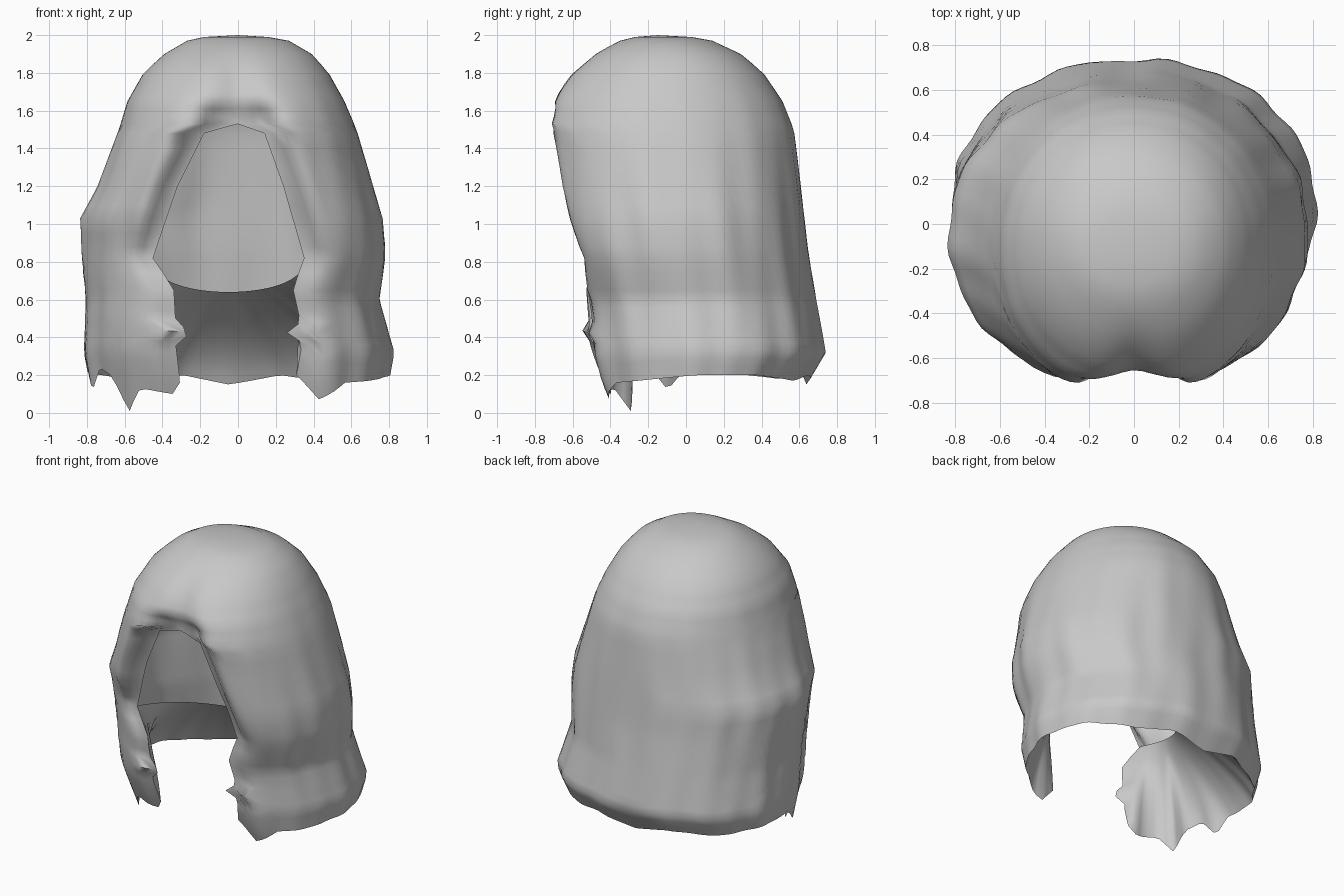
import bpy, bmesh
from math import sin, cos, asin, exp, pi, radians, hypot
from mathutils import Vector

if "Cube" in bpy.data.objects:
    bpy.data.objects.remove(bpy.data.objects["Cube"])

hair = bpy.data.materials.new("hair grey")
hair.use_nodes = True
GREY = (0.58, 0.58, 0.58, 1)
hair.diffuse_color = GREY
hair.node_tree.nodes["Principled BSDF"].inputs["Base Color"].default_value = GREY


def lookup(table, key):
    """Linear interpolation in rows of (key, value, ...), keys rising."""
    if key <= table[0][0]:
        return table[0][1:]
    for a, b in zip(table, table[1:]):
        if key <= b[0]:
            f = (key - a[0]) / (b[0] - a[0])
            return [p + (q - p) * f for p, q in zip(a[1:], b[1:])]
    return table[-1][1:]


def clamp(v):
    return max(0.0, min(1.0, v))


# Height: half width, front y, back y, centre x
BODY = [(0, .76, -.46, .58, 0), (.15, .79, -.53, .64, 0),
        (.32, .82, -.6, .74, 0), (.6, .77, -.64, .69, -.03),
        (.85, .8, -.7, .65, -.02), (1.03, .8, -.74, .63, -.03),
        (1.2, .73, -.77, .61, -.01), (1.5, .63, -.79, .57, 0),
        (1.65, .575, -.74, .51, -.01), (1.8, .49, -.62, .41, -.01),
        (1.9, .39, -.49, .29, 0), (1.97, .27, -.35, .14, 0),
        (1.99, .17, -.27, .03, -.01), (2, 0, -.15, -.15, 0)]
# Height: half width of the face opening, on the right and on the left
GAP = [(0, .3, .3), (.2, .31, .31), (.37, .33, .34), (.425, .24, .26),
       (.48, .33, .33), (.66, .34, .29), (.82, .45, .35), (1.2, .32, .24),
       (1.48, .18, .14), (1.53, 0, 0)]
# Angle round from the front: height of the hem
HEM = [(22, .2), (32, .07), (45, .16), (60, .17), (90, .2), (120, .2),
       (148, .17), (165, .2), (183, .15), (200, .2), (225, .18), (255, .21),
       (276, .22), (284, .12), (293, .24), (303, .2), (311, 0), (319, .13),
       (335, .1), (340, .2)]
LEVELS = [2, 1.99, 1.97, 1.94, 1.9, 1.85, 1.79, 1.74, 1.69, 1.65, 1.61, 1.57,
          1.53, 1.48, 1.4, 1.3, 1.2, 1.1, 1.03, .95, .88, .82, .74, .65]
OPEN_TOP = 1.53
RIM_ROW = LEVELS.index(.82)
HEM_ROWS = 10
HEM_MEAN = .2
ROWS = len(LEVELS) + HEM_ROWS
COLS = 96
POWER = 2.1


def spow(v, p):
    return (abs(v) ** p) * (1 if v >= 0 else -1)


def outer_point(row, col):
    """Point on the outside of the hair."""
    u = col / COLS
    hem_f = max(0, row - len(LEVELS) + 1) / HEM_ROWS
    z = LEVELS[min(row, len(LEVELS) - 1)]
    z += (lookup(HEM, 22 + u * 316)[0] - z) * hem_f
    w, yf, yb, xc = lookup(BODY, z)
    right, left = lookup(GAP, z)
    # Opening edges, then the angle round the head
    wide = max(w, .01)
    a0 = asin(clamp((left - xc) / wide) ** (POWER / 2)) if left else 0
    a1 = 2 * pi - (asin(clamp((right + xc) / wide) ** (POWER / 2))
                   if right else 0)
    t = a0 + (a1 - a0) * u
    near = min(t - a0, a1 - t)
    # Soft strand grooves, fading towards the opening edge
    deep = clamp((1.8 - z) / .8) * clamp(near / .3)
    k = 1 + deep * (.008 * sin(13 * t + 2 * z) + .005 * sin(22 * t - 3 * z)
                    + .025 * sin(7 * z + 2 * t) * exp(-(near / .8) ** 2))
    yc, half = (yf + yb) / 2, (yb - yf) / 2
    x = xc + w * k * spow(sin(t), 2 / POWER)
    y = yc - half * k * spow(cos(t), 2 / POWER)
    if y < yc:
        # Strands roll inwards round the opening
        side = max(left if x > 0 else right, .1 if z >= OPEN_TOP else 0)
        d = hypot(max(0, abs(x) - side), max(0, z - OPEN_TOP))
        roll = .07 + .08 * clamp((z - .6) / .4)
        y += roll * exp(-(d / .1) ** 2)
        # Parting dent at the front
        y += .05 * exp(-(x / .1) ** 2) * clamp((1.95 - z) / .2) * clamp(
            (z - 1.55) / .1)
    return Vector((x, y, z))


def rim_point(u):
    """Point on the neck hole, running from one cheek round the back."""
    a = pi * u
    back = sin(a) ** .8
    return Vector((-.05 + .4 * cos(a), -.46 + .64 * back, .82 - .18 * back))


def under_point(u, hem, f):
    """Point on the underside, rising from the hem to the neck hole."""
    rim = rim_point(u)
    p = rim.lerp(hem, .5 * f + .5 * sin(f * pi / 2))
    p.z = rim.z + (HEM_MEAN - rim.z) * f + (hem.z - HEM_MEAN) * f ** 4
    return p


def skin(bm, grid):
    for upper, lower in zip(grid, grid[1:]):
        for c in range(len(upper) - 1):
            bm.faces.new((upper[c], lower[c], lower[c + 1], upper[c + 1]))


# Hair shell: open sheet outside, underside from the hem up to the neck hole
bm = bmesh.new()
outside = [[outer_point(r, c) for c in range(COLS + 1)] for r in range(ROWS)]
outer = [[bm.verts.new(p) for p in row] for row in outside]
skin(bm, outer)
under = []
for r in range(RIM_ROW, ROWS):
    f = (r - RIM_ROW) / (ROWS - 1 - RIM_ROW)
    under.append([bm.verts.new(under_point(c / COLS, outside[-1][c], f))
                  for c in range(COLS + 1)])
skin(bm, under)

# Inner edges of the two front locks
for c in (0, COLS):
    skin(bm, [(outer[RIM_ROW + i][c], row[c]) for i, row in enumerate(under)])

bmesh.ops.remove_doubles(bm, verts=bm.verts[:], dist=.0005)
bmesh.ops.recalc_face_normals(bm, faces=bm.faces[:])
mesh = bpy.data.meshes.new("hair_shell")
bm.to_mesh(mesh)
bm.free()
mesh.materials.append(hair)
shell = bpy.data.objects.new("hair_shell", mesh)
bpy.context.collection.objects.link(shell)
bpy.ops.object.select_all(action='DESELECT')
shell.select_set(True)
bpy.context.view_layer.objects.active = shell
bpy.ops.object.shade_smooth_by_angle(angle=radians(60))
